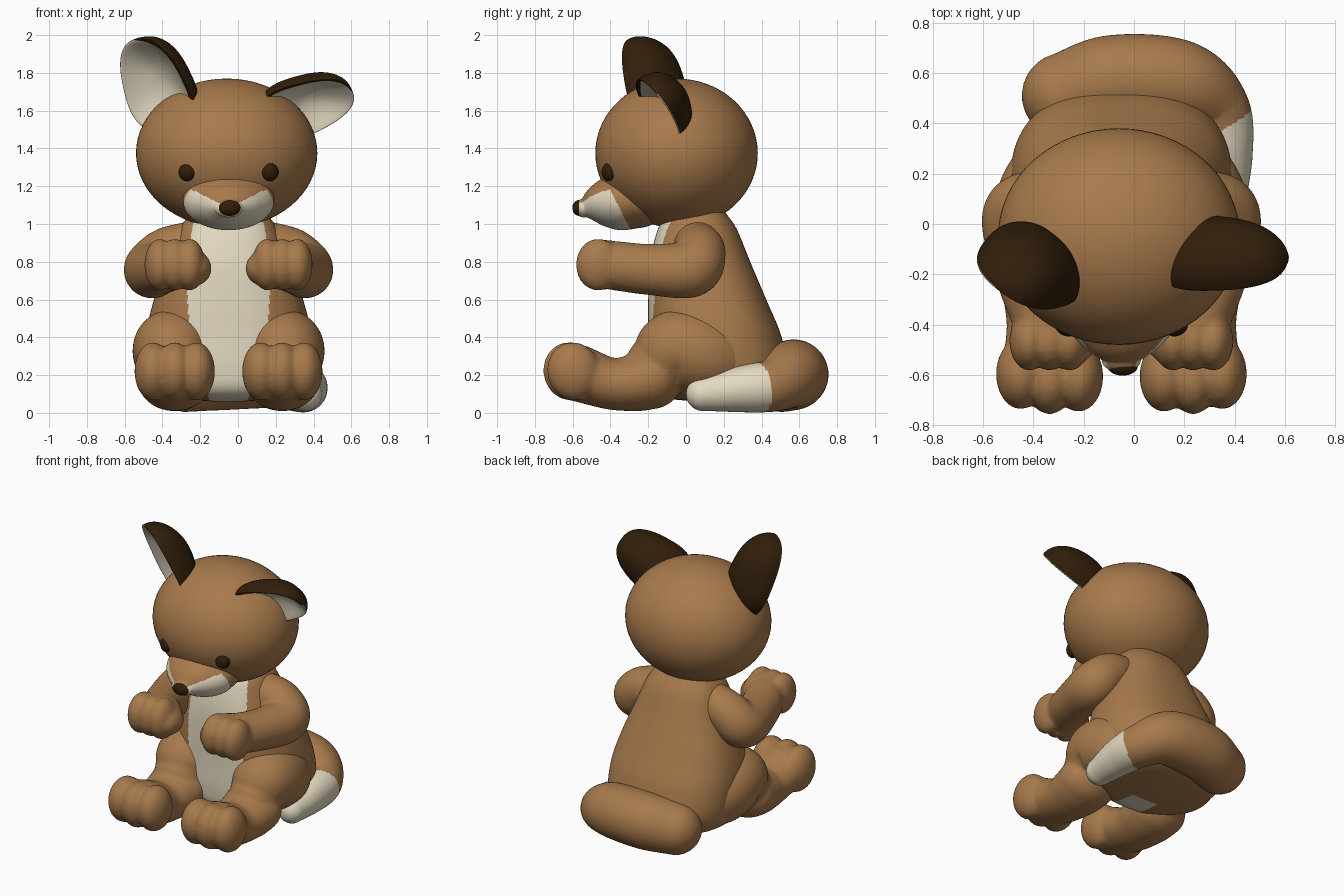
import bpy, bmesh, math
from mathutils import Vector, Matrix

if "Cube" in bpy.data.objects:
    bpy.data.objects.remove(bpy.data.objects["Cube"])

MID = -0.05  # x of the symmetry plane of body, head and limbs


def material(name, rgb):
    m = bpy.data.materials.new(name)
    m.use_nodes = True
    m.diffuse_color = (*rgb, 1)
    m.node_tree.nodes["Principled BSDF"].inputs["Base Color"].default_value = (*rgb, 1)
    return m


BROWN = material("fur brown", (0.39, 0.195, 0.072))
CREAM = material("cream", (0.77, 0.70, 0.53))
DARK = material("dark brown", (0.030, 0.013, 0.003))


def finish(name, bm, mats, rule=None):
    """Turn a bmesh into a smooth object; faces that meet the rule get the second colour."""
    bmesh.ops.recalc_face_normals(bm, faces=bm.faces)
    for f in bm.faces:
        f.smooth = True
        if rule and rule(f.calc_center_median()):
            f.material_index = 1
    mesh = bpy.data.meshes.new(name)
    bm.to_mesh(mesh)
    bm.free()
    for m in mats:
        mesh.materials.append(m)
    mesh.set_sharp_from_angle(angle=math.radians(60))
    ob = bpy.data.objects.new(name, mesh)
    bpy.context.collection.objects.link(ob)
    return ob


def fuse(name, parts):
    """Melt overlapping parts into one soft skin."""
    bm = bmesh.new()
    for p in parts:
        bm.from_mesh(p.data)
        bpy.data.objects.remove(p)
    ob = finish(name, bm, [BROWN])
    remesh = ob.modifiers.new("union", "REMESH")
    remesh.mode = "VOXEL"
    remesh.voxel_size = 0.013
    remesh.use_smooth_shade = True
    soften = ob.modifiers.new("soften", "SMOOTH")
    soften.factor = 0.5
    soften.iterations = 8


def ellipsoid(name, centre, radii, mat=BROWN, turn=0, tilt=0, seg=40):
    bm = bmesh.new()
    mx = (Matrix.Translation(centre) @ Matrix.Rotation(turn, 4, "Z")
          @ Matrix.Rotation(tilt, 4, "X") @ Matrix.Diagonal((*radii, 1)))
    bmesh.ops.create_uvsphere(bm, u_segments=seg, v_segments=seg // 2, radius=1, matrix=mx)
    return finish(name, bm, [mat])


def spline(points, steps):
    """Catmull-Rom interpolation of equal-length tuples."""
    p = [Vector(q) for q in points]
    p = [p[0] * 2 - p[1]] + p + [p[-1] * 2 - p[-2]]
    out = []
    for a, b, c, d in zip(p, p[1:], p[2:], p[3:]):
        for i in range(steps):
            t = i / steps
            out.append(0.5 * (2 * b + (c - a) * t + (2 * a - 5 * b + 4 * c - d) * t * t
                              + (3 * b - a - 3 * c + d) * t ** 3))
    return out + [p[-2]]


def skin(name, rings, mats, rule=None):
    """Bridge rings of points into a closed surface."""
    bm = bmesh.new()
    vs = [[bm.verts.new(p) for p in r] for r in rings]
    n = len(rings[0])
    for r, q in zip(vs, vs[1:]):
        for i in range(n):
            bm.faces.new((r[i], r[(i + 1) % n], q[(i + 1) % n], q[i]))
    bm.faces.new(vs[0])
    bm.faces.new(vs[-1])
    return finish(name, bm, mats, rule)


def tube(name, points, mats=(BROWN,), wide=1.0, rule=None, steps=10, n=40):
    """Round-ended tube through (x, y, z, radius) points; wide stretches it in x."""
    path = spline(points, steps)
    pos = [p.xyz for p in path]
    rad = [p[3] for p in path]
    tan = [(pos[min(i + 1, len(pos) - 1)] - pos[max(i - 1, 0)]).normalized()
           for i in range(len(pos))]
    caps = [k * math.pi / 16 for k in range(1, 8)]
    stations = [(pos[0] - tan[0] * rad[0] * math.sin(a), tan[0], rad[0] * math.cos(a))
                for a in reversed(caps)]
    stations += list(zip(pos, tan, rad))
    stations += [(pos[-1] + tan[-1] * rad[-1] * math.sin(a), tan[-1], rad[-1] * math.cos(a))
                 for a in caps]
    up = Vector((0, 0, 1))
    rings = []
    for c, t, r in stations:
        up = (up - t * up.dot(t)).normalized()
        side = t.cross(up)
        ring = []
        for k in range(n):
            a = 2 * math.pi * k / n
            v = (side * math.cos(a) + up * math.sin(a)) * r
            v.x *= wide
            ring.append(c + v)
        rings.append(ring)
    return skin(name, rings, mats, rule)


# Torso: stacked rounded ovals given as z, front y, back y, half width
sections = [(0.06, 0.05, 0.22, 0.08), (0.08, -0.11, 0.42, 0.28), (0.13, -0.18, 0.50, 0.39),
            (0.24, -0.20, 0.54, 0.435), (0.42, -0.20, 0.50, 0.435), (0.60, -0.20, 0.425, 0.395),
            (0.80, -0.19, 0.34, 0.325), (0.97, -0.15, 0.27, 0.26), (1.06, -0.10, 0.21, 0.20)]
torso_rings = []
for z, front, back, half in spline(sections, 16):
    ring = []
    for k in range(200):
        c, s = math.cos(math.tau * k / 200), math.sin(math.tau * k / 200)
        ring.append((MID + half * math.copysign(abs(c) ** 0.82, c),
                     (front + back) / 2 + (back - front) / 2 * math.copysign(abs(s) ** 0.82, s), z))
    torso_rings.append(ring)


def is_belly(c):
    """Cream bib, widest in the middle, tucked under the seat."""
    return c.y < 0.05 and abs(c.x - MID) < 0.22 - 0.32 * (c.z - 0.68) ** 2


skin("torso", torso_rings, [BROWN, CREAM], is_belly)

# Head, muzzle and nose
ellipsoid("head", (-0.06, -0.05, 1.375), (0.48, 0.43, 0.395), seg=64)


def is_cheek(c):
    """Cream sides and chin, leaving the bridge and throat brown."""
    return c.z < 1.085 + 0.5 * abs(c.x - MID) and c.y < 0.19 - 0.5 * c.z


tube("muzzle", [(MID, -0.25, 1.135, 0.155), (MID, -0.37, 1.118, 0.152),
                (MID, -0.47, 1.102, 0.108), (MID, -0.54, 1.085, 0.05)],
     (BROWN, CREAM), 1.55, is_cheek, 24, 128)
ellipsoid("nose", (-0.045, -0.565, 1.085), (0.06, 0.037, 0.042), DARK)


def ear(name, base, tip, facing, half_width, depth, rim):
    """Cupped leaf: the front half of a sphere is folded back into the rear half.
    The inside is cream, but for a dark crescent on the side given by the sign of rim."""
    base, tip = Vector(base), Vector(tip)
    along = (tip - base).normalized()
    facing = Vector(facing)
    facing = (facing - along * facing.dot(along)).normalized()
    across = along.cross(facing)
    bm = bmesh.new()
    bmesh.ops.create_uvsphere(bm, u_segments=96, v_segments=64, radius=1)
    for f in bm.faces:
        w, d, l = f.calc_center_median()
        if d > 0 and (w + rim) ** 2 + l * l < 0.98:
            f.material_index = 1
    for v in bm.verts:
        w, d, l = v.co
        d *= depth if d < 0 else (0.3 - 0.8 * d) * depth
        blunt = math.hypot(w, l) / max((abs(w) ** 2.6 + abs(l) ** 2.6) ** (1 / 2.6), 1e-6)
        v.co = ((base + tip) / 2 + across * w * blunt * half_width * (1 - 0.2 * l)
                + facing * d + along * l * blunt * (tip - base).length / 2)
    finish(name, bm, [DARK, CREAM])


# Ears: the right one stands up, the left one droops sideways
ear("right_ear", (-0.35, -0.14, 1.49), (-0.53, -0.265, 1.98), (-0.6, -0.8, 0), 0.205, 0.19, 0.2)
ear("left_ear", (0.12, -0.13, 1.525), (0.605, -0.165, 1.705), (0.2, -0.76, -0.6), 0.18, 0.17, -0.12)

# Eyes and limbs, built once for each side
for side, s in (("left", 1), ("right", -1)):
    def at(off, y, z, *r):
        return (MID + s * off, y, z, *r)

    ellipsoid(side + "_eye", at(0.22, -0.41, 1.275), (0.046, 0.034, 0.048), DARK, s * 0.45)

    # Arm with a curled paw
    arm = [tube("arm", [at(0.20, 0.06, 0.885, 0.13), at(0.33, 0.07, 0.84, 0.14),
                        at(0.405, 0.02, 0.76, 0.15), at(0.365, -0.20, 0.76, 0.135),
                        at(0.30, -0.38, 0.78, 0.13)]),
           ellipsoid("palm", at(0.27, -0.42, 0.785), (0.15, 0.15, 0.13)),
           ellipsoid("thumb", at(0.175, -0.44, 0.765), (0.085, 0.11, 0.09))]
    for off in (0.365, 0.285, 0.205):
        arm.append(ellipsoid("finger", at(off, -0.465, 0.785), (0.08, 0.118, 0.138)))
    fuse(side + "_arm", arm)

    # Leg with thigh, foot and toes
    leg = [tube("thigh", [at(0.22, 0.26, 0.25, 0.18), at(0.28, 0.10, 0.30, 0.215),
                          at(0.295, -0.05, 0.335, 0.21), at(0.29, -0.15, 0.25, 0.17)]),
           tube("foot", [at(0.285, -0.18, 0.18, 0.16), at(0.285, -0.27, 0.16, 0.152),
                         at(0.285, -0.40, 0.155, 0.137), at(0.285, -0.57, 0.21, 0.15)], wide=1.25)]
    for off, y in ((0.17, -0.605), (0.285, -0.615), (0.40, -0.595)):
        leg.append(ellipsoid("toe", at(off, y, 0.22), (0.098, 0.14, 0.155), tilt=0.2))
    fuse(side + "_leg", leg)


def is_tail_tip(c):
    return c.x > 0.15 and c.y < 0.22 + 0.55 * c.x - 0.15 * c.z


# Tail curling round the back to the left, with a cream tip
tube("tail", [(-0.275, 0.51, 0.175, 0.17), (-0.08, 0.565, 0.20, 0.185), (0.18, 0.555, 0.20, 0.175),
              (0.32, 0.455, 0.145, 0.14), (0.35, 0.28, 0.125, 0.122), (0.355, 0.09, 0.10, 0.09)],
     (BROWN, CREAM), rule=is_tail_tip, steps=24, n=64)
